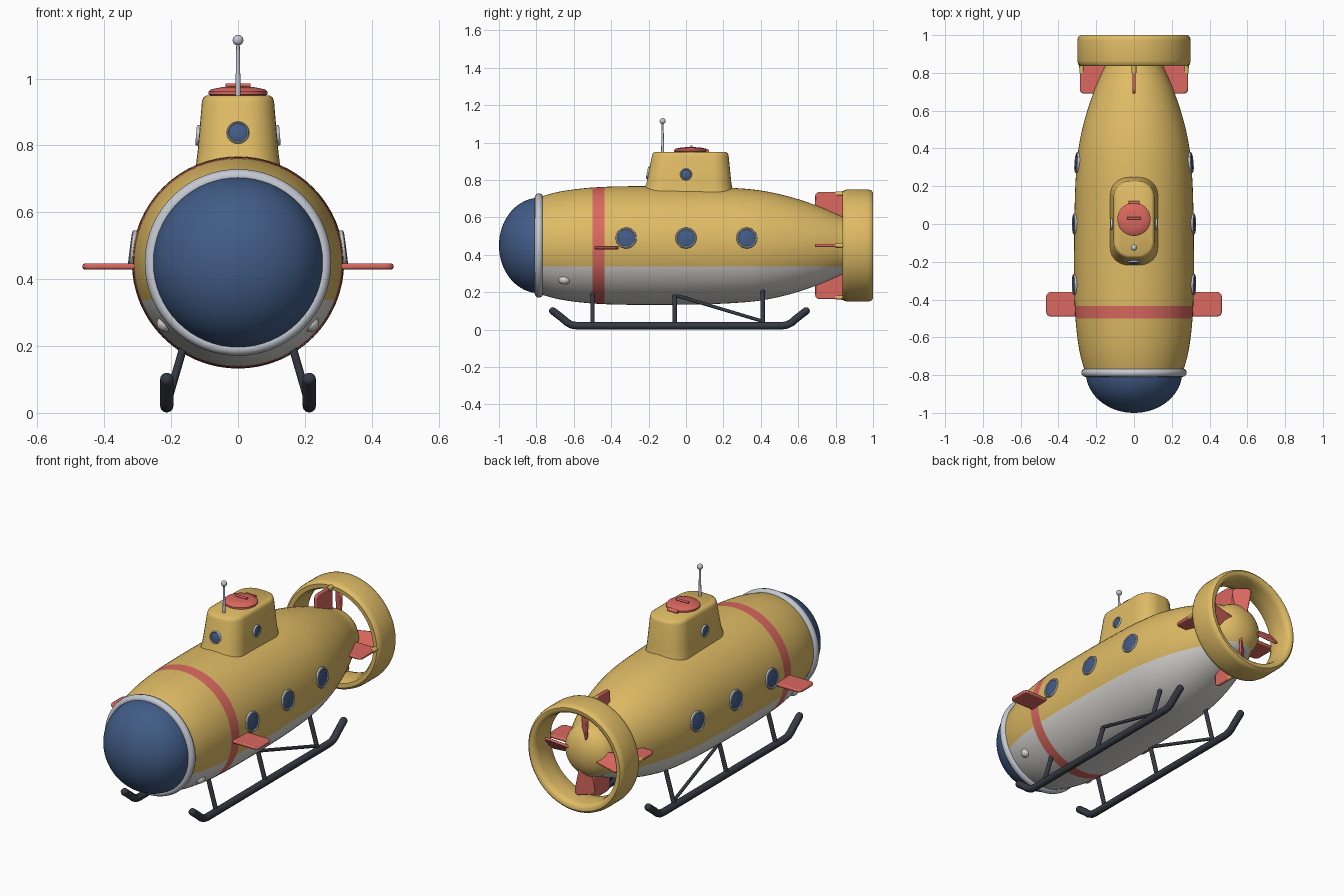
import bpy, bmesh, math
from mathutils import Vector, Matrix

if "Cube" in bpy.data.objects:
    bpy.data.objects.remove(bpy.data.objects["Cube"])

def material(name, c):
    m = bpy.data.materials.new(name)
    m.diffuse_color = (*c, 1)
    m.use_nodes = True
    m.node_tree.nodes["Principled BSDF"].inputs["Base Color"].default_value = m.diffuse_color
    return m

YELLOW = material("yellow paint", (0.74, 0.50, 0.13))
RED = material("coral red", (0.70, 0.14, 0.115))
WHITE = material("off white", (0.70, 0.69, 0.66))
BLUE = material("window blue", (0.053, 0.107, 0.24))
SILVER = material("pale silver", (0.55, 0.58, 0.64))
DARK = material("dark steel", (0.036, 0.042, 0.056))
AXIS = Vector((0, 0.45))  # hull axis x, z
CZ = 0.45

def finish(name, bm, mats, M=Matrix(), angle=40):
    bmesh.ops.recalc_face_normals(bm, faces=bm.faces)
    me = bpy.data.meshes.new(name)
    bm.to_mesh(me)
    bm.free()
    for m in mats:
        me.materials.append(m)
    ob = bpy.data.objects.new(name, me)
    bpy.context.collection.objects.link(ob)
    ob.matrix_world = M
    bpy.ops.object.select_all(action='DESELECT')
    ob.select_set(True)
    bpy.context.view_layer.objects.active = ob
    bpy.ops.object.shade_smooth_by_angle(angle=math.radians(angle))
    return ob

def lathe_bm(profile, closed=False, n=48):
    """Turn (radius, y) points round the y axis."""
    bm = bmesh.new()
    rings = [[bm.verts.new((r * math.cos(2 * math.pi * i / n), y, r * math.sin(2 * math.pi * i / n)))
              for i in range(n)] for r, y in profile]
    pairs = list(zip(rings, rings[1:])) + ([(rings[-1], rings[0])] if closed else [])
    for a, b in pairs:
        for i in range(n):
            bm.faces.new((a[i], a[(i + 1) % n], b[(i + 1) % n], b[i]))
    bmesh.ops.remove_doubles(bm, verts=bm.verts, dist=1e-5)
    return bm

def orient(loc, normal):
    q = Vector((0, 1, 0)).rotation_difference(Vector(normal))
    return Matrix.Translation(loc) @ q.to_matrix().to_4x4()

def lathe(name, profile, mat, loc=(0, 0, CZ), normal=(0, 1, 0), closed=False, n=48):
    return finish(name, lathe_bm(profile, closed, n), [mat], orient(loc, normal))

def circle(R, y, rr, ry, n=12):
    return [(R + rr * math.cos(2 * math.pi * i / n), y + ry * math.sin(2 * math.pi * i / n)) for i in range(n)]

def ball(name, loc, scale, mat):
    bm = bmesh.new()
    bmesh.ops.create_uvsphere(bm, u_segments=20, v_segments=12, radius=1)
    return finish(name, bm, [mat], Matrix.Translation(loc) @ Matrix.Diagonal((*scale, 1)))

def rod(name, p, q, r0, r1, mat):
    p, q = Vector(p), Vector(q)
    d = (q - p).length
    return lathe(name, [(0, 0), (r0, 0), (r1, d), (0, d)], mat, p, (q - p).normalized(), n=16)

def plate(name, x0, x1, root, tip, thick, mat, M, corner=0.025):
    """Flat fin reaching from x0 to x1, with root and tip y ranges."""
    bm = bmesh.new()
    bmesh.ops.create_cube(bm, size=1)
    for v in bm.verts:
        yr = root if v.co.x < 0 else tip
        v.co = (x0 if v.co.x < 0 else x1, yr[0] if v.co.y < 0 else yr[1], v.co.z * thick)
    edges = [e for e in bm.edges if all(abs(v.co.x - x1) < 1e-5 for v in e.verts)
             and abs(e.verts[0].co.z - e.verts[1].co.z) > 1e-4]
    bmesh.ops.bevel(bm, geom=edges, offset=corner, segments=5, profile=0.5, affect='EDGES')
    ob = finish(name, bm, [mat], M)
    b = ob.modifiers.new("soft edge", 'BEVEL')
    b.width, b.segments, b.limit_method = thick * 0.35, 2, 'ANGLE'
    return ob

# Hull profile
PTS = [(-.79, .257), (-.7, .283), (-.6, .30), (-.47, .312), (-.3, .317), (-.1, .317), (.1, .314),
       (.25, .308), (.4, .294), (.55, .262), (.7, .213), (.83, .157), (.87, .138)]

def hull_r(y):
    k = max(i for i in range(len(PTS) - 1) if PTS[i][0] <= max(y, PTS[0][0]))
    def slope(i):
        a, b = PTS[max(i - 1, 0)], PTS[min(i + 1, len(PTS) - 1)]
        return (b[1] - a[1]) / (b[0] - a[0])
    (ya, ra), (yb, rb) = PTS[k], PTS[k + 1]
    h = yb - ya
    t = (y - ya) / h
    return ((2*t**3 - 3*t*t + 1) * ra + (t**3 - 2*t*t + t) * h * slope(k)
            + (3*t*t - 2*t**3) * rb + (t**3 - t*t) * h * slope(k + 1))

# Hull with pale belly and red band, split along clean cuts
prof = [(0, -.79)] + [(hull_r(-.79 + 1.64 * i / 40), -.79 + 1.64 * i / 40) for i in range(41)]
r_end = prof[-1][0]
prof += [(r_end * math.cos(i * math.pi / 16), .85 + .1 * math.sin(i * math.pi / 16)) for i in range(1, 9)]
bm = lathe_bm(prof, n=64)
for co, no in [((0, 0, -.113), (0, 0, 1)), ((0, -.5, 0), (0, 1, 0)), ((0, -.435, 0), (0, 1, 0))]:
    bmesh.ops.bisect_plane(bm, geom=bm.verts[:] + bm.edges[:] + bm.faces[:], plane_co=co, plane_no=no)
for f in bm.faces:
    c = f.calc_center_median()
    f.material_index = 2 if -.5 < c.y < -.435 else 1 if c.z < -.113 else 0
finish("hull", bm, [YELLOW, WHITE, RED], Matrix.Translation((0, 0, CZ)))

# Nose dome and its collar
lathe("nose_dome", [(.255 * math.cos(i * math.pi / 32), -.785 - .215 * math.sin(i * math.pi / 32))
                    for i in range(17)], BLUE, n=64)
lathe("nose_collar", circle(.258, -.787, .021, .022), SILVER, closed=True, n=64)

# Conning tower from stacked rounded rectangles
bm = bmesh.new()
loops = []
for z, hx, y0, y1 in [(.68, .134, -.25, .265), (.755, .124, -.222, .248), (.79, .12, -.21, .242),
                      (.93, .108, -.182, .228), (.943, .104, -.177, .224), (.95, .094, -.167, .214)]:
    rad = hx * .8
    loop = []
    for k, (sx, cy) in enumerate([(1, y1 - rad), (-1, y1 - rad), (-1, y0 + rad), (1, y0 + rad)]):
        for i in range(9):
            a = (k + i / 8) * math.pi / 2
            loop.append(bm.verts.new((sx * (hx - rad) + rad * math.cos(a), cy + rad * math.sin(a), z)))
    loops.append(loop)
for a, b in zip(loops, loops[1:]):
    for i in range(len(a)):
        j = (i + 1) % len(a)
        bm.faces.new((a[i], a[j], b[j], b[i]))
bm.faces.new(loops[-1])
finish("conning_tower", bm, [YELLOW])

# Hatch, handle, hinge and antenna
lathe("hatch", [(.08, 0), (.088, .004), (.088, .013), (.08, .02), (.045, .027), (0, .028)], RED,
      (0, .025, .948), (0, 0, 1))
rod("hatch_handle", (-.037, .03, .98), (.037, .03, .98), .006, .006, RED)
rod("hatch_hinge", (-.03, .113, .956), (.03, .113, .956), .01, .01, RED)
rod("antenna", (0, -.125, .945), (0, -.125, 1.11), .008, .005, SILVER)
ball("antenna_tip", (0, -.125, 1.115), (.016,) * 3, SILVER)

# Portholes
def porthole(name, loc, normal, r):
    lathe(name + "_rim", circle(r, 0, r * .13, .009, 8), SILVER, loc, normal, True, 32)
    lathe(name + "_glass", [(r, 0), (r * .95, .004), (r * .5, .008), (0, .009)], BLUE, loc, normal, n=32)

for s, side in ((1, "right"), (-1, "left")):
    for i, y in enumerate((-.32, 0, .325)):
        a = math.asin(.04 / hull_r(y))
        n = Vector((s * math.cos(a), -(hull_r(y + .01) - hull_r(y - .01)) / .02, math.sin(a))).normalized()
        R = hull_r(y)
        porthole(f"{side}_porthole_{i}", (s * R * math.cos(a), y, CZ + .04), n, .05)
    porthole(f"{side}_tower_window", (s * .1165, 0, .83), Vector((s, 0, .085)).normalized(), .028)

    # Front diving fins
    M = Matrix.Translation((0, 0, .438)) @ Matrix.Diagonal((s, 1, 1, 1))
    plate(side + "_front_fin", .28, .465, (-.49, -.36), (-.49, -.36), .018, RED, M)

    # Head lamps
    ball(side + "_lamp", (s * .217, -.65, .268), (.026, .032, .026), WHITE)

    # Landing skids with struts and brace
    cu = bpy.data.curves.new(side + "_skid", 'CURVE')
    cu.dimensions, cu.bevel_depth, cu.bevel_resolution, cu.use_fill_caps = '3D', .02, 4, True
    path = [(-.712, .1), (-.66, .06), (-.635, .038), (-.61, .025), (-.58, .021),
            (.51, .021), (.54, .025), (.565, .038), (.59, .06), (.642, .1)]
    sp = cu.splines.new('POLY')
    sp.points.add(len(path) - 1)
    for p, (y, z) in zip(sp.points, path):
        p.co = (s * .213, y, z, 1)
    ob = bpy.data.objects.new(side + "_skid", cu)
    bpy.context.collection.objects.link(ob)
    cu.materials.append(DARK)
    bpy.ops.object.select_all(action='DESELECT')
    ob.select_set(True)
    bpy.context.view_layer.objects.active = ob
    bpy.ops.object.convert(target='MESH')
    bpy.ops.object.shade_smooth_by_angle(angle=math.radians(40))
    for y, z in (path[0], path[-1]):
        ball(side + "_skid_end", (s * .213, y, z), (.02,) * 3, DARK)
    for i, y in enumerate((-.5, -.06, .41)):
        rod(f"{side}_strut_{i}", (s * .213, y, .025), (s * .155, y, .225), .012, .012, DARK)
    rod(side + "_brace", (s * .167, -.06, .185), (s * .208, .41, .045), .009, .009, DARK)

porthole("front_tower_window", (0, -.2, .838), Vector((0, -1, .2)).normalized(), .03)

# Propeller duct
duct = [(.262, .838), (.285, .836), (.296, .845), (.30, .865), (.30, .97), (.296, .99), (.285, 1.0),
        (.268, 1.0), (.256, .99), (.25, .965), (.248, .91), (.251, .86)]
lathe("propeller_duct", duct, YELLOW, closed=True, n=64)

# Tail fins, duct brackets and propeller blades
for k in range(4):
    R = Matrix.Translation((0, 0, CZ)) @ Matrix.Rotation(k * math.pi / 2, 4, 'Y')
    plate(f"tail_fin_{k}", .12, .287, (.69, .84), (.69, .84), .018, RED, R)
    rod(f"duct_bracket_{k}", R @ Vector((.277, .80, 0)), R @ Vector((.277, .86, 0)), .012, .014, YELLOW)
    B = R @ Matrix.Translation((0, .905, 0)) @ Matrix.Rotation(math.radians(50), 4, 'X')
    plate(f"propeller_blade_{k}", .08, .235, (-.03, .03), (-.058, .058), .014, RED, B, .03)
